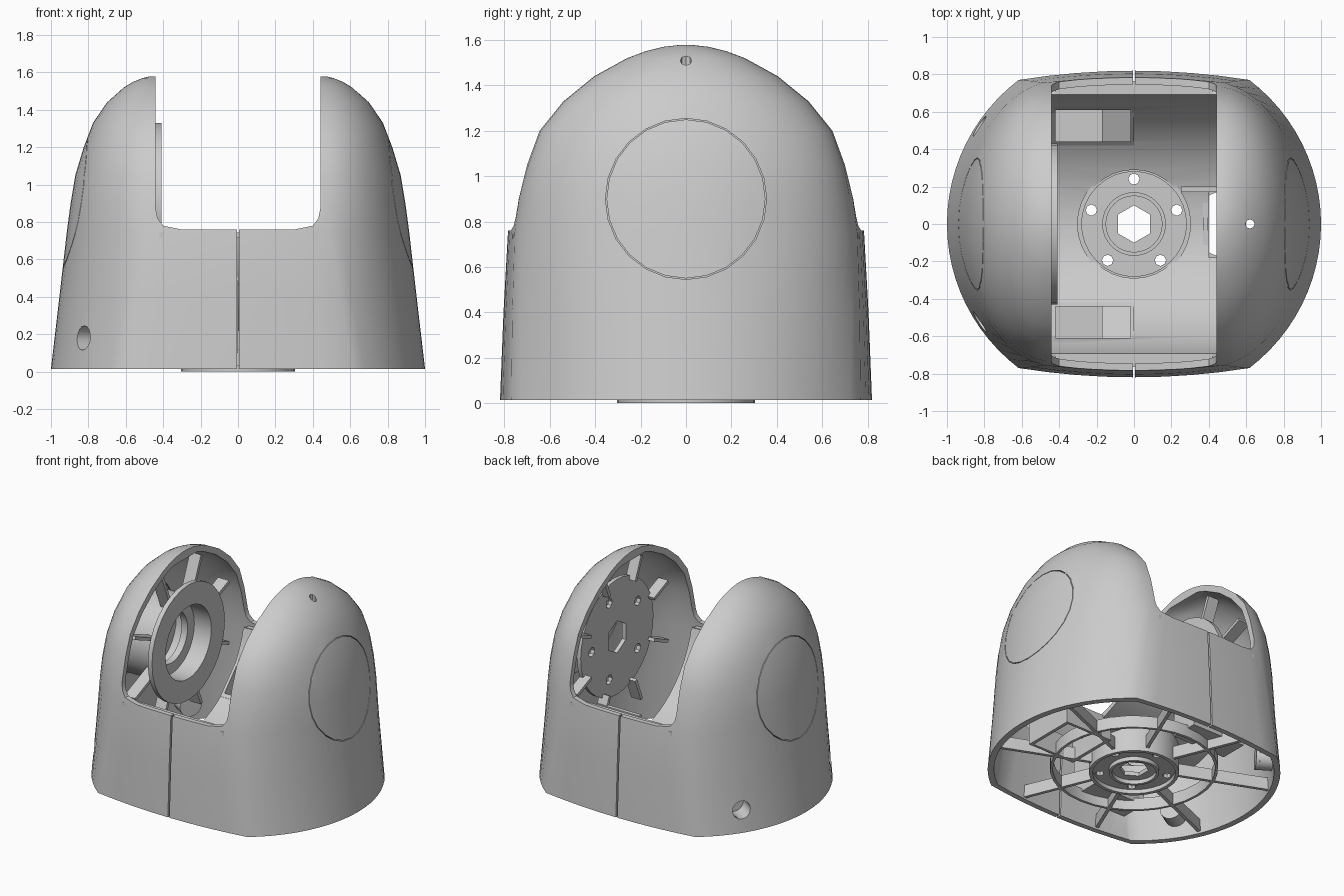
import bpy, bmesh, math
from mathutils import Matrix, Vector

if "Cube" in bpy.data.objects:
    bpy.data.objects.remove(bpy.data.objects["Cube"], do_unlink=True)

grey = bpy.data.materials.new("plain_grey")
grey.use_nodes = True
TONE = (0.6, 0.6, 0.6, 1)
grey.diffuse_color = TONE
grey.node_tree.nodes["Principled BSDF"].inputs["Base Color"].default_value = TONE

AXLE = 0.9                                  # height of the sideways axle
BASE = 0.015
WALL = 0.035


def finish(name, bm):
    bmesh.ops.recalc_face_normals(bm, faces=bm.faces)
    mesh = bpy.data.meshes.new(name)
    bm.to_mesh(mesh)
    bm.free()
    mesh.materials.append(grey)
    ob = bpy.data.objects.new(name, mesh)
    bpy.context.collection.objects.link(ob)
    return ob


def box(name, lo, hi, turn=Matrix()):
    bm = bmesh.new()
    lo, hi = Vector(lo), Vector(hi)
    size = Matrix.Diagonal((*(hi - lo), 1))
    bmesh.ops.create_cube(bm, size=1, matrix=turn @ Matrix.Translation((lo + hi) / 2) @ size)
    return finish(name, bm)


def rod(name, start, end, r, segs=24):
    bm = bmesh.new()
    a, b = Vector(start), Vector(end)
    m = Matrix.Translation((a + b) / 2) @ (b - a).to_track_quat('Z', 'Y').to_matrix().to_4x4()
    bmesh.ops.create_cone(bm, cap_ends=True, segments=segs, radius1=r, radius2=r,
                          depth=(b - a).length, matrix=m)
    return finish(name, bm)


def prism(name, outline, place, a, b):
    """Extrude an outline of pairs from a to b; place maps (u, v, w) to space."""
    bm = bmesh.new()
    ends = [[bm.verts.new(place(u, v, w)) for u, v in outline] for w in (a, b)]
    n = len(outline)
    for loop in ends:
        bm.faces.new(loop)
    for i in range(n):
        j = (i + 1) % n
        bm.faces.new((ends[0][i], ends[0][j], ends[1][j], ends[1][i]))
    return finish(name, bm)


def boolean(ob, cutter, operation='DIFFERENCE'):
    mod = ob.modifiers.new("cut", 'BOOLEAN')
    mod.operation, mod.object, mod.solver = operation, cutter, 'EXACT'
    bpy.context.view_layer.objects.active = ob
    bpy.ops.object.modifier_apply(modifier=mod.name)
    bpy.data.objects.remove(cutter, do_unlink=True)


def tube(name, start, end, outer, inner, segs=32):
    ob = rod(name, start, end, outer, segs)
    d = (Vector(end) - Vector(start)) * 0.5
    boolean(ob, rod("bore", Vector(start) - d, Vector(end) + d, inner, segs))
    return ob


# height, half width, half depth of the housing
RINGS = [(BASE, 1, .77), (.4, .955, .765), (.75, .915, .755), (.9, .895, .735),
         (1.05, .87, .70), (1.2, .825, .645), (1.33, .775, .54), (1.44, .70, .405),
         (1.52, .61, .26), (1.55, .56, .18), (1.57, .51, .1), (1.578, .475, .03)]


def section(z, half, depth, inset):
    t = min(1, z)
    corner = .62 - .18 * t - .4 * inset
    sweep = math.radians(51.6 + 38.4 * t)
    half, depth = half - inset, depth - inset
    quarter = []
    for i in range(13):
        a = sweep * i / 12
        k = (math.cos(a) - math.cos(sweep)) / (1 - math.cos(sweep))
        quarter.append((corner + (half - corner) * k, depth * math.sin(a) / math.sin(sweep)))
    bulge = max(0, .05 - .027 * z)
    for i in range(1, 5):
        k = 1 - i / 4
        quarter.append((corner * k, depth + bulge * (1 - k * k)))
    upper = quarter + [(-x, y) for x, y in quarter[-2::-1]]
    return upper + [(x, -y) for x, y in upper[-2:0:-1]]


def dome(name, inset=0):
    bm = bmesh.new()
    rows = RINGS[:-2] if inset else RINGS
    loops = []
    for k, (z, half, depth) in enumerate(rows):
        h = z - inset * z / 1.58
        if inset and k == 0:
            h = -.1
        loops.append([bm.verts.new((x, y, h)) for x, y in section(z, half, depth, inset)])
    for a, b in zip(loops, loops[1:]):
        for i in range(len(a)):
            j = (i + 1) % len(a)
            bm.faces.new((a[i], a[j], b[j], b[i]))
    bm.faces.new(loops[0])
    bm.faces.new(loops[-1])
    return finish(name, bm)


# Hollow housing with a U-shaped slot, front and back seams, and holes
shell = dome("housing_shell")
boolean(shell, dome("hollow", WALL))
right = [(.3, .76), (.4, .78), (.43, .82), (.44, .87), (.44, 2)]
slot = right + [(-x, z) for x, z in reversed(right)]
boolean(shell, prism("slot", slot, lambda u, v, w: (u, w, v), -1, 1))
boolean(shell, box("seam", (-.006, -1, -.1), (.006, 1, .9)))
for s in (-1, 1):
    boolean(shell, rod("peg_hole", (-.66, s * .42, .18), (-.98, s * .62, .18), .065, 16))
    boolean(shell, rod("cap_hole", (s * .7, 0, AXLE), (s * 1.2, 0, AXLE), .355))
boolean(shell, rod("top_hole", (.62, 0, 1.3), (.62, 0, 1.7), .025, 8))

# Blind sockets behind the peg holes
for name, s in (("front", -1), ("back", 1)):
    tube(name + "_peg_socket", (-.72, s * .456, .18), (-.81, s * .513, .18), .08, .065, 16)
    rod(name + "_peg_stop", (-.7, s * .443, .18), (-.72, s * .456, .18), .08, 16)

# Round side caps that follow the housing surface
for side, s in (("left", 1), ("right", -1)):
    cap = dome(side + "_side_cap")
    boolean(cap, rod("cap_limit", (s * .7, 0, AXLE), (s * 1.2, 0, AXLE), .35), 'INTERSECT')
    boolean(cap, dome("cap_hollow", WALL))

# Cradle: a curved trough under the slot, with lips along both walls
arc = [math.radians(193 + 154 * i / 24) for i in range(25)]
trough = [(.71 * math.cos(a), AXLE + .71 * math.sin(a)) for a in arc]
trough += [(.745 * math.cos(a), AXLE + .745 * math.sin(a)) for a in reversed(arc)]
cradle = prism("cradle", trough, lambda u, v, w: (w, u, v), -.44, .44)
boolean(cradle, rod("hub_opening", (0, 0, 0), (0, 0, .5), .29, 32))
boolean(cradle, box("cable_opening", (.4, -.18, .1), (.5, .18, .5)))
for name, s in (("front", -1), ("back", 1)):
    ys = sorted((s * .695, s * .765))
    box(name + "_lip", (-.42, ys[0], .715), (.42, ys[1], .745))

# Sunken pockets in the right half of the cradle, with a shallower step
profile = [(.42, .1), (.63, .1), (.63, .55), (.42, .33)]
opening = [(.44, .14), (.61, .14), (.61, .9), (.44, .9)]
for name, s in (("front", -1), ("back", 1)):
    def across(u, v, w):
        return (w, s * u, v)
    boolean(cradle, prism("pocket_opening", opening, across, -.42, -.01))
    pocket = prism(name + "_pocket", profile, across, -.44, 0)
    boolean(pocket, prism("pocket_hollow", opening, across, -.42, -.02))
    step = [(.43, .13), (.62, .13), (.62, .3), (.43, .22)]
    prism(name + "_pocket_step", step, across, -.17, -.01)

# Hub in the base with a pierced floor
tube("hub_wall", (0, 0, 0), (0, 0, .22), .305, .28)
tube("hub_inner_rim", (0, 0, 0), (0, 0, .08), .17, .15)
hub = rod("hub_floor", (0, 0, .03), (0, 0, .06), .285, 32)
boolean(hub, rod("hub_bore", (0, 0, 0), (0, 0, .2), .1, 6))
for i in range(5):
    a = math.tau * i / 5 + math.pi / 2
    x, y = .24 * math.cos(a), .24 * math.sin(a)
    boolean(hub, rod("screw_hole", (x, y, 0), (x, y, .2), .03, 8))

# Base ribs and stiffening ring
tube("base_ring", (0, 0, .03), (0, 0, .12), .57, .55)
for i in range(8):
    a = math.tau * (i + .5) / 8
    end = min(.97, .77 / abs(math.sin(a)))
    box("base_rib", (.295, -.012, .03), (end, .012, .12), Matrix.Rotation(a, 4, 'Z'))
frame = box("cable_frame", (.37, -.2, .03), (.76, .2, .2))
boolean(frame, box("frame_opening", (.395, -.18, -.1), (.735, .18, .5)))

# Right tower: bearing ring on a sleeve
tube("bearing_ring", (-.445, 0, AXLE), (-.41, 0, AXLE), .43, .27)
tube("bearing_sleeve", (-.8, 0, AXLE), (-.43, 0, AXLE), .31, .27)
tube("bearing_inner_ring", (-.6, 0, AXLE), (-.55, 0, AXLE), .275, .19)
rod("bearing_back", (-.74, 0, AXLE), (-.7, 0, AXLE), .28)

# Left tower: pierced mounting disc
disc = rod("mounting_disc", (.57, 0, AXLE), (.6, 0, AXLE), .43, 32)
boolean(disc, rod("disc_bore", (.4, 0, AXLE), (.8, 0, AXLE), .12, 6))
for i in range(5):
    a = math.tau * i / 5
    y, z = .3 * math.cos(a), AXLE + .3 * math.sin(a)
    boolean(disc, rod("disc_hole", (.4, y, z), (.8, y, z), .035, 8))
box("cable_pin", (.25, .17, .44), (.6, .2, .47))

# Spokes that tie both bearings to the housing
for i in range(8):
    turn = Matrix.Translation((0, 0, AXLE)) @ Matrix.Rotation(math.tau * (i + .5) / 8, 4, 'X')
    box("bearing_spoke", (-.55, .3, -.012), (-.46, .6, .012), turn)
    box("disc_spoke", (.52, .4, -.012), (.6, .58, .012), turn)

# Smooth curved surfaces while keeping crisp edges
bpy.ops.object.select_all(action='DESELECT')
for ob in bpy.context.collection.objects:
    if ob.type == 'MESH' and grey.name in ob.data.materials:
        ob.select_set(True)
        bpy.context.view_layer.objects.active = ob
bpy.ops.object.shade_smooth_by_angle(angle=math.radians(32))
